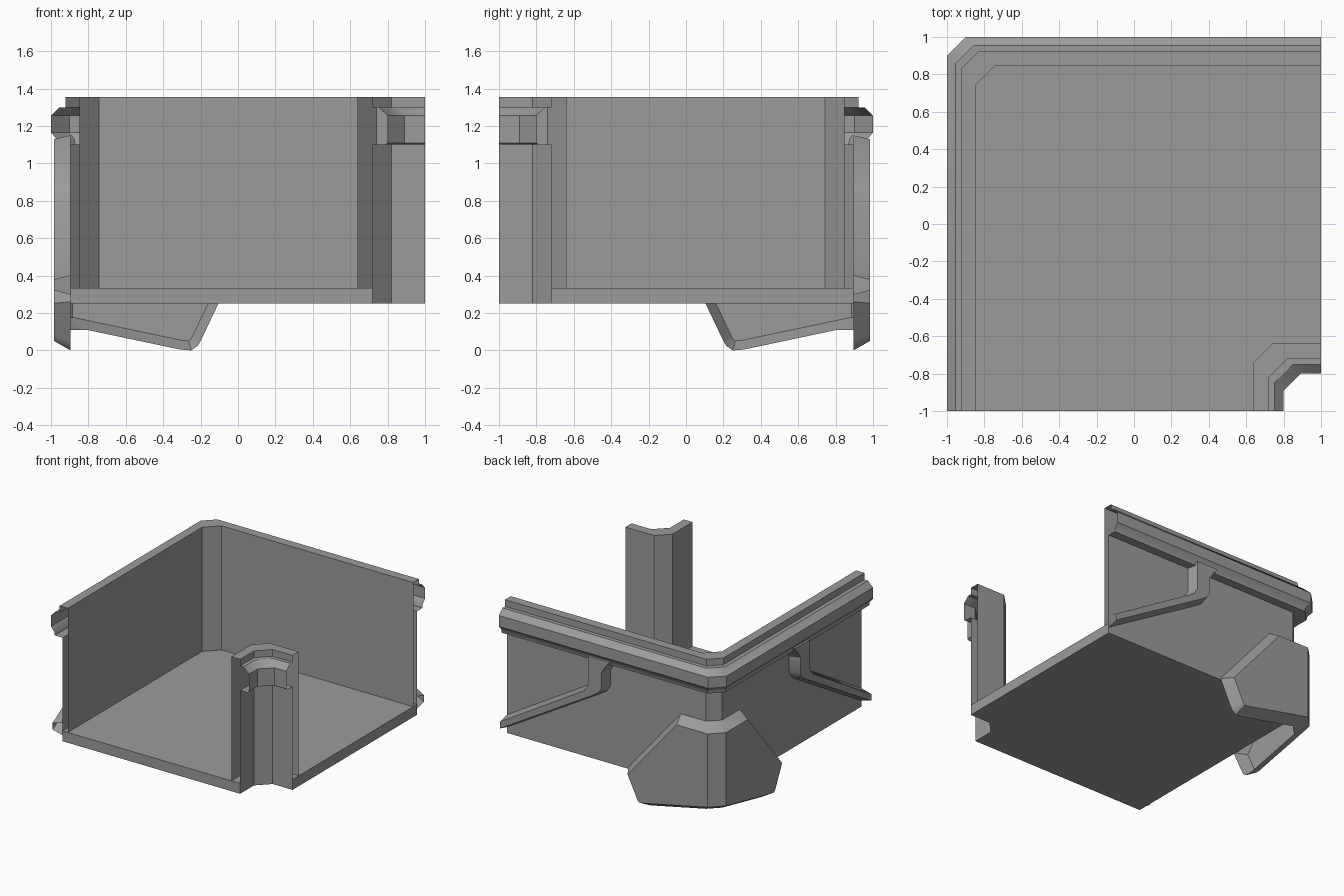
import bpy, bmesh, math
from mathutils import Matrix, Vector

cube = bpy.data.objects.get("Cube")
if cube:
    bpy.data.objects.remove(cube)

# Single grey material
GREY = (0.33, 0.33, 0.33, 1)
grey = bpy.data.materials.new("plain_grey")
grey.use_nodes = True
grey.diffuse_color = GREY
grey.node_tree.nodes["Principled BSDF"].inputs["Base Color"].default_value = GREY

# Reflection across the diagonal swaps the back wall with the side wall
SWAP = Matrix(((0, -1, 0, 0), (-1, 0, 0, 0), (0, 0, 1, 0), (0, 0, 0, 1)))
FLOOR_Z, FLOOR_TOP, TOP = 0.25, 0.335, 1.355
WALL, WALL_CUT = 0.895, 0.085


def finish(name, bm):
    mesh = bpy.data.meshes.new(name)
    bm.to_mesh(mesh)
    bm.free()
    mesh.materials.append(grey)
    ob = bpy.data.objects.new(name, mesh)
    bpy.context.collection.objects.link(ob)
    bpy.ops.object.select_all(action='DESELECT')
    ob.select_set(True)
    bpy.context.view_layer.objects.active = ob
    bpy.ops.object.shade_smooth_by_angle(angle=math.radians(32))
    return ob


def corner_path(d, cut):
    """Path along the side, round the cut corner and along the back."""
    return [(-d, -1), (-d, d - cut), (cut - d, d), (1, d)]


def sweep(name, profile):
    """Sweep (distance, corner cut, height) points round the corner path."""
    bm = bmesh.new()
    rows = [[bm.verts.new((x, y, z)) for x, y in corner_path(d, c)]
            for d, c, z in profile]
    for low, high in zip(rows, rows[1:]):
        for j in range(3):
            bm.faces.new((low[j], low[j + 1], high[j + 1], high[j]))
    return finish(name, bm)


def raised_plate(outline, inset, height):
    """Bevelled plate standing out from the back wall, open behind."""
    bm = bmesh.new()
    face = bm.faces.new([bm.verts.new((x, WALL, z)) for x, z in outline])
    face.normal_update()
    if face.normal.y < 0:
        face.normal_flip()
    bmesh.ops.inset_individual(bm, faces=[face], thickness=inset,
                               depth=height, use_even_offset=True)
    return bm


def clip(bm, point, normal):
    """Cut away everything on the normal side; return the cut edges."""
    geom = bm.verts[:] + bm.edges[:] + bm.faces[:]
    cut = bmesh.ops.bisect_plane(bm, geom=geom, plane_co=point,
                                 plane_no=normal, clear_outer=True)
    return [e for e in cut["geom_cut"] if isinstance(e, bmesh.types.BMEdge)]


def add_reflection(bm):
    copy = bmesh.ops.duplicate(bm, geom=bm.verts[:] + bm.edges[:] + bm.faces[:])
    verts = [v for v in copy["geom"] if isinstance(v, bmesh.types.BMVert)]
    faces = [f for f in copy["geom"] if isinstance(f, bmesh.types.BMFace)]
    bmesh.ops.transform(bm, matrix=SWAP, verts=verts)
    bmesh.ops.reverse_faces(bm, faces=faces)


# Floor slab, with side faces only at the two open ends
bm = bmesh.new()
ring = corner_path(WALL, WALL_CUT) + corner_path(-0.72, 0.1)[::-1]
base = bm.faces.new([bm.verts.new((x, y, FLOOR_Z)) for x, y in ring])
upper = bmesh.ops.extrude_face_region(bm, geom=[base], use_keep_orig=True)
bmesh.ops.translate(bm, vec=(0, 0, FLOOR_TOP - FLOOR_Z),
                    verts=[v for v in upper["geom"] if isinstance(v, bmesh.types.BMVert)])
bmesh.ops.recalc_face_normals(bm, faces=bm.faces[:])
hidden = []
for f in bm.faces:
    c = f.calc_center_median()
    if abs(f.normal.z) < 0.5 and c.y > -0.99 and c.x < 0.99:
        hidden.append(f)
bmesh.ops.delete(bm, geom=hidden, context='FACES_ONLY')
finish("floor", bm)

# Outer walls with the top lip and rail
sweep("outer_wall", [
    (0.847, 0.104, FLOOR_TOP), (0.847, 0.104, TOP),
    (0.922, 0.09, TOP), (0.922, 0.09, 1.3), (0.955, 0.1, 1.3),
    (1, 0.1, 1.255), (1, 0.1, 1.165), (0.97, 0.095, 1.13),
    (0.965, 0.095, 1.1), (WALL, WALL_CUT, 1.1), (WALL, WALL_CUT, FLOOR_Z)])

# Inside corner post with its own rail
sweep("corner_post", [
    (-0.72, 0.1, FLOOR_Z), (-0.72, 0.1, 1.1), (-0.785, 0.09, 1.1),
    (-0.8, 0.09, 1.11), (-0.8, 0.09, 1.255), (-0.75, 0.1, 1.3),
    (-0.72, 0.1, 1.3), (-0.72, 0.1, TOP), (-0.64, 0.1, TOP),
    (-0.64, 0.1, FLOOR_TOP)][::-1][::-1])

# Bent ribs running from the rail down to the open ends
bm = raised_plate([
    (1.2, 0.18), (1.2, 0.28), (0.25, 0.85), (0.22, 0.9), (0.22, 1.15),
    (-0.04, 1.15), (0.02, 1.08), (0.06, 1.02), (0.06, 0.89),
    (0.09, 0.84), (0.15, 0.8)], 0.02, 0.09)
clip(bm, (1, 0, 0), (1, 0, 0))
add_reflection(bm)
finish("wall_ribs", bm)

# Corner foot, cut at the corner and joined by a flat facet
bm = raised_plate([
    (-1.4, 0.83), (-0.58, 0.83), (-0.1, 0.26), (-0.2, 0.05),
    (-0.215, 0.025), (-0.25, 0), (-0.31, 0.005), (-1.4, 0.235)], 0.05, 0.09)
seam = clip(bm, (-0.81, WALL, 0), (-0.09, -0.075, 0))
seam = [[v.co.copy() for v in e.verts] for e in seam]
add_reflection(bm)
for a, b in seam:
    facet = bm.faces.new([bm.verts.new(p) for p in (a, b, SWAP @ b, SWAP @ a)])
    facet.normal_update()
    if facet.normal.dot(Vector((-1, 1, 0))) < 0:
        facet.normal_flip()
bmesh.ops.remove_doubles(bm, verts=bm.verts[:], dist=0.0005)
finish("corner_foot", bm)
